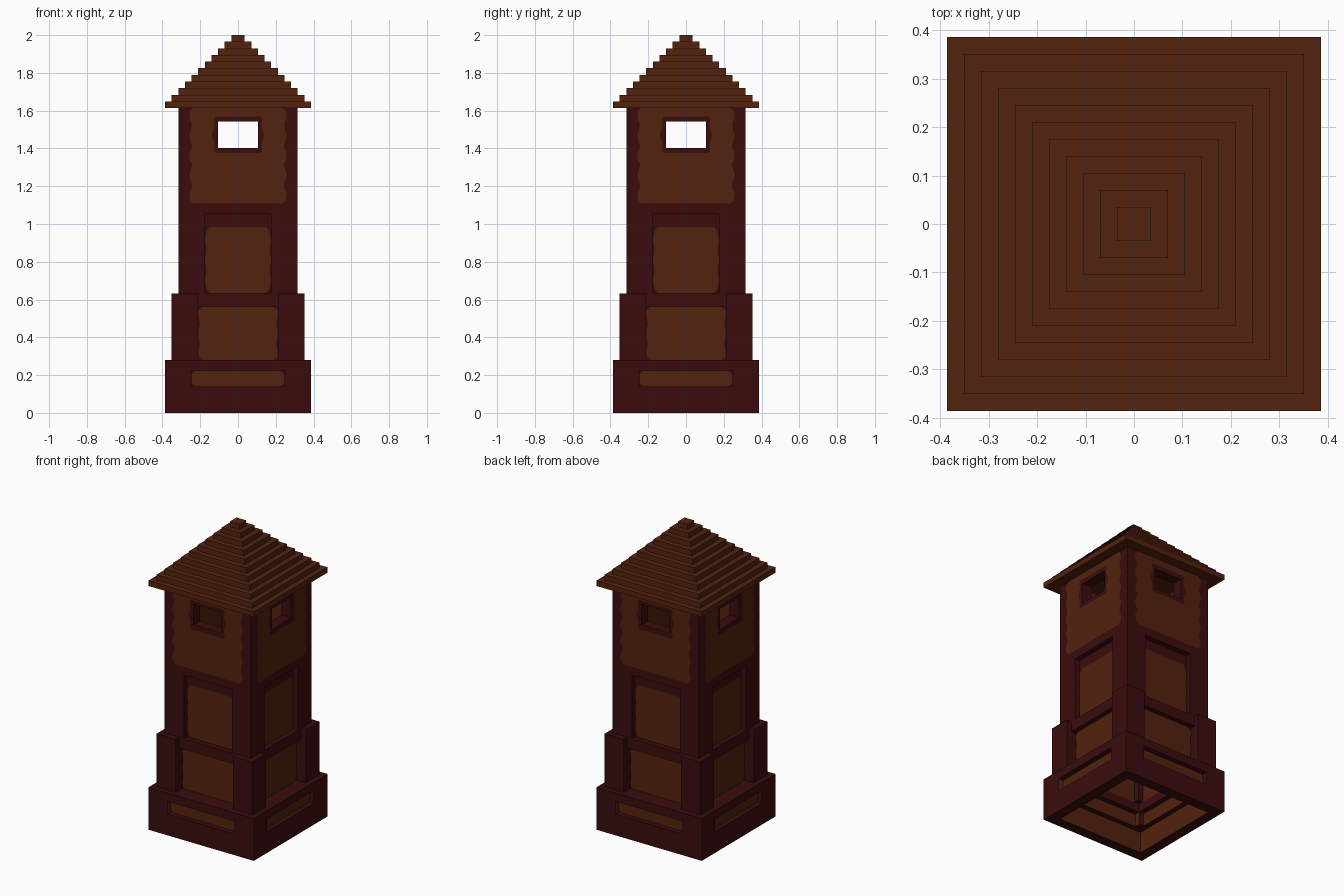
import bpy, bmesh, math
from mathutils import Matrix, Vector

if "Cube" in bpy.data.objects:
    bpy.data.objects.remove(bpy.data.objects["Cube"])

U = 2 / 57  # one block


def material(name, rgb):
    m = bpy.data.materials.new(name)
    m.use_nodes = True
    m.diffuse_color = (*rgb, 1)
    b = m.node_tree.nodes["Principled BSDF"]
    b.inputs["Base Color"].default_value = (*rgb, 1)
    b.inputs["Roughness"].default_value = 0.9
    return m


TIMBER = material("dark red timber", (0.043, 0.0037, 0.0042))
BROWN = material("warm brown", (0.086, 0.0160, 0.0044))


def finish(name, bm):
    mesh = bpy.data.meshes.new(name)
    bm.to_mesh(mesh)
    bm.free()
    mesh.materials.append(TIMBER)
    mesh.materials.append(BROWN)
    ob = bpy.data.objects.new(name, mesh)
    bpy.context.collection.objects.link(ob)
    return ob


def four_sides(bm):
    """Repeat the front side around the tower."""
    geom = bm.verts[:] + bm.edges[:] + bm.faces[:]
    for k in (1, 2, 3):
        new = bmesh.ops.duplicate(bm, geom=geom)["geom"]
        bmesh.ops.rotate(bm, verts=[v for v in new if isinstance(v, bmesh.types.BMVert)],
                         cent=(0, 0, 0), matrix=Matrix.Rotation(k * math.pi / 2, 3, 'Z'))


def add_box(bm, x0, x1, d0, d1, z0, z1, inner=0, mat=0):
    """Box in blocks; d is the distance outwards from the centre."""
    size = Vector((x1 - x0, d1 - d0, z1 - z0)) * U
    mid = Vector((x0 + x1, -d0 - d1, z0 + z1)) * U / 2
    vs = bmesh.ops.create_cube(bm, size=1, matrix=Matrix.Translation(mid) @ Matrix.Diagonal((*size, 1)))["verts"]
    for f in {f for v in vs for f in v.link_faces}:
        f.normal_update()
        f.material_index = inner if f.normal.y > 0.9 else mat


def walls(name, boxes, inner=0):
    bm = bmesh.new()
    for b in boxes:
        add_box(bm, *b, inner=inner)
    four_sides(bm)
    return finish(name, bm)


def outline(w, z0, z1, r, wave=0.0, n=16):
    """Rounded rectangle in blocks with wavy upright sides."""
    zc, h = (z0 + z1) / 2, (z1 - z0) / 2
    pts = []
    corners = [(-w, -h), (w, -h), (w, h), (-w, h)]
    for i, (a, b) in enumerate(zip(corners, corners[1:] + corners[:1])):
        a, b = Vector(a), Vector(b)
        step = (b - a).normalized() * r
        for k in range(n):
            p = (a + step).lerp(b - step, k / (n - 1))
            if i % 2:
                p.x -= math.copysign(wave * (1 - math.cos(p.y * 2.1)) / 2, p.x)
            pts.append((p.x, p.y + zc))
    return pts


def painted(name, outer, depth, mat, hole=None, lift=0.003):
    """Thin painted plate on every side, optionally with a hole."""
    bm = bmesh.new()
    ring = lambda pts: [bm.verts.new((x * U, -depth * U - lift, z * U)) for x, z in pts]
    a = ring(outer)
    if hole:
        b = ring(hole)
        for i in range(len(a)):
            j = (i + 1) % len(a)
            bm.faces.new((a[i], a[j], b[j], b[i]))
    else:
        bm.faces.new(a)
    for f in bm.faces:
        f.material_index = mat
    four_sides(bm)
    return finish(name, bm)


# Plinth: low ring, pocketed ring, cap ring
walls("plinth_lower", [(-9, 9, 9, 11, 0, 4), (9, 11, 9, 11, 0, 4)], inner=1)
walls("plinth_pockets", [(7, 11, 7, 11, 4, 6.4), (-7, 7, 8, 10, 4, 6.4)], inner=1)
walls("plinth_cap", [(7, 11, 7, 11, 6.4, 8), (-7, 7, 7, 11, 6.4, 8)])

# Lower storey: corner posts, recessed panels, lintels
walls("lower_posts", [(6, 10, 6, 10, 8, 18)])
walls("lower_panels", [(-6, 6, 7, 8, 8, 16)], inner=1)
walls("lower_lintels", [(-6, 6, 7, 9, 16, 18)])

# Middle storey: corner posts and recessed panels
walls("middle_posts", [(5, 9, 5, 9, 18, 30)])
walls("middle_panels", [(-5, 5, 7, 8, 18, 30)], inner=1)

# Upper storey with a window opening on each side
walls("upper_posts", [(7, 9, 7, 9, 30, 46)])
walls("upper_walls", [(-7, 7, 7, 9, 30, 40), (-7, 7, 7, 9, 44, 46),
                      (-7, -3, 7, 9, 40, 44), (3, 7, 7, 9, 40, 44)], inner=1)

# Painted brown fields
painted("plinth_paint", outline(7, 4, 6.3, 0.5), 10, 1)
painted("lower_paint", outline(6, 8, 16, 0.6, 0.25), 8, 1)
painted("middle_paint", outline(5, 18.1, 28, 0.7, 0.3), 8, 1)
opening = outline(3, 40, 44, 0.01)
painted("upper_paint", outline(7.4, 31.6, 46, 0.6, 0.5), 9, 1, hole=opening)
painted("window_frames", outline(3.9, 39.2, 44.7, 0.5, 0.4), 9, 0, hole=opening, lift=0.006)

# Stepped pyramid roof
bm = bmesh.new()
for k in range(11):
    s = 11 - k
    add_box(bm, -s, s, -s, s, 46 + k, 47 + k, inner=1, mat=1)
finish("roof", bm)
